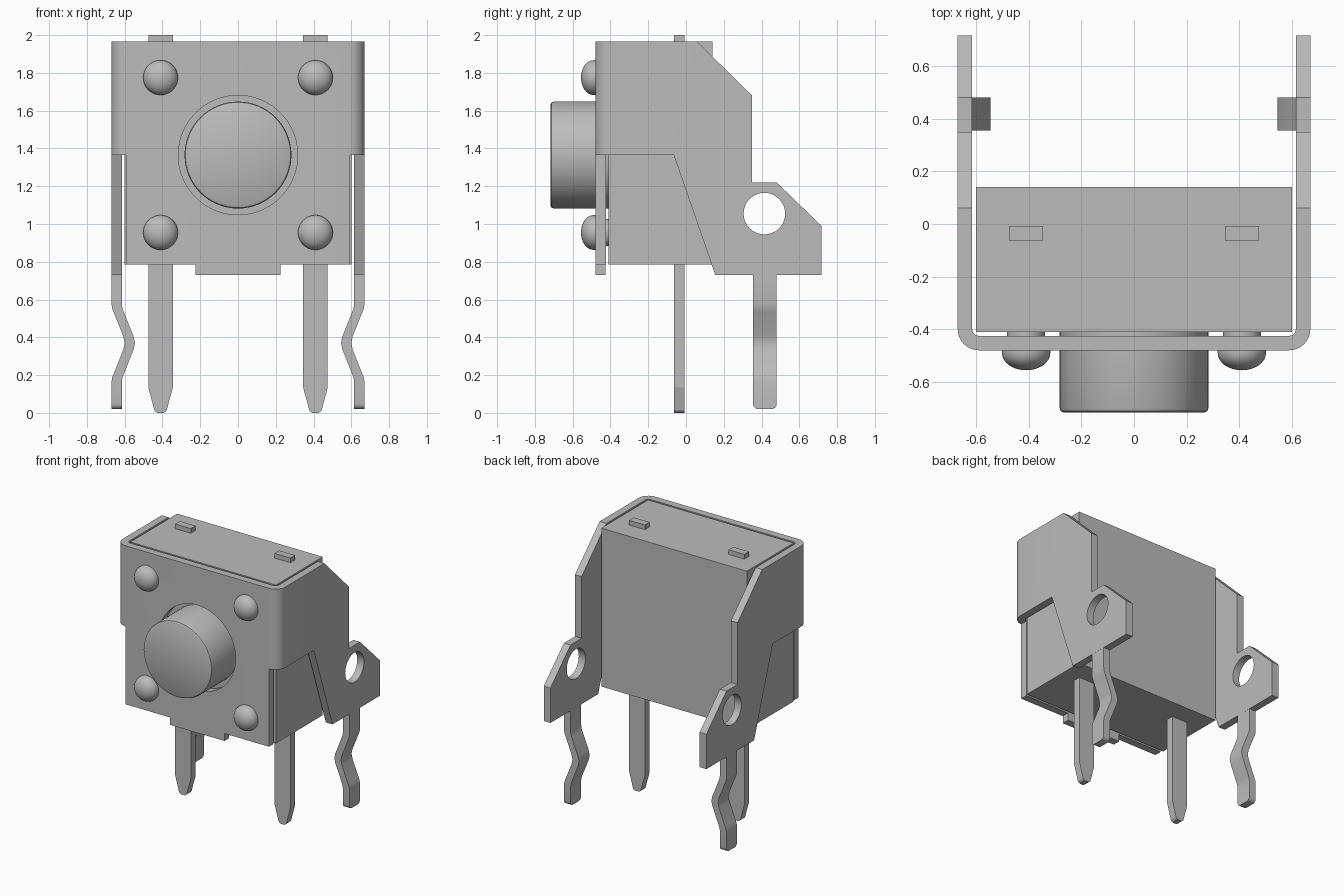
import bpy, bmesh, math

if "Cube" in bpy.data.objects:
    bpy.data.objects.remove(bpy.data.objects["Cube"])

GREY = (0.5, 0.5, 0.5, 1)
mat = bpy.data.materials.new("plain grey")
mat.use_nodes = True
mat.diffuse_color = GREY
mat.node_tree.nodes["Principled BSDF"].inputs["Base Color"].default_value = GREY


def finish(name, bm, smooth=False):
    bmesh.ops.recalc_face_normals(bm, faces=bm.faces)
    mesh = bpy.data.meshes.new(name)
    bm.to_mesh(mesh)
    bm.free()
    mesh.materials.append(mat)
    ob = bpy.data.objects.new(name, mesh)
    bpy.context.collection.objects.link(ob)
    if smooth:
        shade(ob)
    return ob


def activate(ob):
    bpy.ops.object.select_all(action="DESELECT")
    ob.select_set(True)
    bpy.context.view_layer.objects.active = ob


def shade(ob):
    activate(ob)
    bpy.ops.object.shade_smooth_by_angle(angle=math.radians(35))


def prism(name, pts, axis, lo, hi, bevel=None, smooth=False):
    """Extrude a 2D outline along an axis; bevel = (edge test, width)."""
    def place(p, d):
        return {"x": (d, p[0], p[1]), "y": (p[0], d, p[1]), "z": (p[0], p[1], d)}[axis]
    bm = bmesh.new()
    a = [bm.verts.new(place(p, lo)) for p in pts]
    b = [bm.verts.new(place(p, hi)) for p in pts]
    bm.faces.new(a)
    bm.faces.new(b)
    for i in range(len(pts)):
        j = (i + 1) % len(pts)
        bm.faces.new((a[i], a[j], b[j], b[i]))
    if bevel:
        edges = [e for e in bm.edges if bevel[0](e)]
        bmesh.ops.bevel(bm, geom=edges, offset=bevel[1], segments=4,
                        profile=0.5, affect="EDGES")
    return finish(name, bm, smooth)


def box(name, x, y, z):
    return prism(name, [(x[0], y[0]), (x[1], y[0]), (x[1], y[1]), (x[0], y[1])], "z", *z)


def lathe_y(name, profile, x, z, steps=48):
    """Spin a (radius, y) profile about an axis running front to back."""
    bm = bmesh.new()
    verts = [bm.verts.new((x + r, y, z)) for r, y in profile]
    edges = [bm.edges.new(p) for p in zip(verts, verts[1:])]
    bmesh.ops.spin(bm, geom=verts + edges, cent=(x, 0, z), axis=(0, 1, 0),
                   angle=math.tau, steps=steps)
    bmesh.ops.remove_doubles(bm, verts=bm.verts, dist=1e-5)
    return finish(name, bm, True)


def combine(ob, cutter, operation="DIFFERENCE"):
    mod = ob.modifiers.new("cut", "BOOLEAN")
    mod.operation, mod.object, mod.solver = operation, cutter, "EXACT"
    activate(ob)
    bpy.ops.object.modifier_apply(modifier=mod.name)
    bpy.data.objects.remove(cutter)


def arc(cx, cy, r, start, end, n=8):
    return [(cx + r * math.cos(math.radians(start + (end - start) * i / n)),
             cy + r * math.sin(math.radians(start + (end - start) * i / n)))
            for i in range(n + 1)]


MID_Z = 1.365

# Housing
box("housing", (-0.6, 0.6), (-0.41, 0.14), (0.785, 1.965))

# Sheet metal cover: U-shaped strip seen from above, trimmed to its silhouette
outline = ([(-0.67, 0.9)] + arc(-0.59, -0.4, 0.08, 180, 270)
           + arc(0.59, -0.4, 0.08, 270, 360) + [(0.67, 0.9), (0.615, 0.9)]
           + arc(0.59, -0.4, 0.025, 0, -90) + arc(-0.59, -0.4, 0.025, 270, 180)
           + [(-0.615, 0.9)])
cover = prism("metal_cover", outline, "z", 0.6, 2.1)
side = [(-0.7, 1.965), (0.06, 1.965), (0.35, 1.68), (0.35, 1.22), (0.48, 1.22),
        (0.717, 0.99), (0.717, 0.73), (-0.7, 0.73)]
combine(cover, prism("side_trim", side, "x", -1, 1), "INTERSECT")

# Openings: side windows, lower front corners, mounting holes, button hole
window = [(-0.7, MID_Z), (-0.065, MID_Z), (0.155, 0.73), (0.19, 0.63), (-0.7, 0.63)]
for s in (-1, 1):
    lo, hi = sorted((s * 0.592, s * 0.9))
    combine(cover, prism("window_cutter", window, "x", lo, hi))
    lo, hi = sorted((s * 0.225, s * 0.65))
    combine(cover, box("corner_cutter", (lo, hi), (-0.7, -0.3), (0.5, 0.785)))
combine(cover, prism("mount_cutter", arc(0.415, 1.055, 0.11, 0, 352.5, 47), "x", -1, 1))
combine(cover, prism("button_cutter", arc(0, MID_Z, 0.316, 0, 354.375, 63), "y", -0.7, -0.3))
shade(cover)

# Push button with a softened rim
lathe_y("push_button", [(0, -0.4), (0.283, -0.4), (0.283, -0.7), (0.279, -0.711),
                        (0.268, -0.717), (0, -0.717)], 0, MID_Z, 64)

# Rivets
dome = [(0.092 * math.cos(t), -0.49 - 0.066 * math.sin(t))
        for t in [math.pi / 2 * i / 8 for i in range(8)]] + [(0, -0.556)]
for s, side_name in ((-1, "right"), (1, "left")):
    for z, level in ((0.955, "lower"), (1.775, "upper")):
        lathe_y(f"{level}_{side_name}_rivet",
                [(0, -0.4), (0.072, -0.4), (0.072, -0.478), (0.092, -0.478)] + dome,
                s * 0.41, z)

# Contact pins, tapered at the foot, with their ends showing on top
for s, side_name in ((-1, "right"), (1, "left")):
    pin = [(0.345, 2.0), (0.345, 0.135), (0.378, 0.012), (0.392, 0), (0.428, 0),
           (0.442, 0.012), (0.475, 0.135), (0.475, 2.0)]
    prism(f"{side_name}_contact_pin", [(s * x, z) for x, z in pin], "y", -0.063, -0.008)

# Kinked mounting legs
path = [(0.6425, 0.73), (0.6425, 0.575), (0.638, 0.55), (0.63, 0.53), (0.58, 0.405),
        (0.5725, 0.37), (0.58, 0.335), (0.63, 0.21), (0.638, 0.19), (0.6425, 0.165),
        (0.6425, 0.02)]
half = 0.0272
for s, side_name in ((-1, "right"), (1, "left")):
    strip = [(s * (x - half), z) for x, z in path]
    strip += [(s * (x + half), z) for x, z in reversed(path)]
    prism(f"{side_name}_mounting_leg", strip, "y", 0.355, 0.48,
          (lambda e: all(v.co.z < 0.03 for v in e.verts)
           and abs(e.verts[0].co.x - e.verts[1].co.x) > 0.01, 0.028), True)
